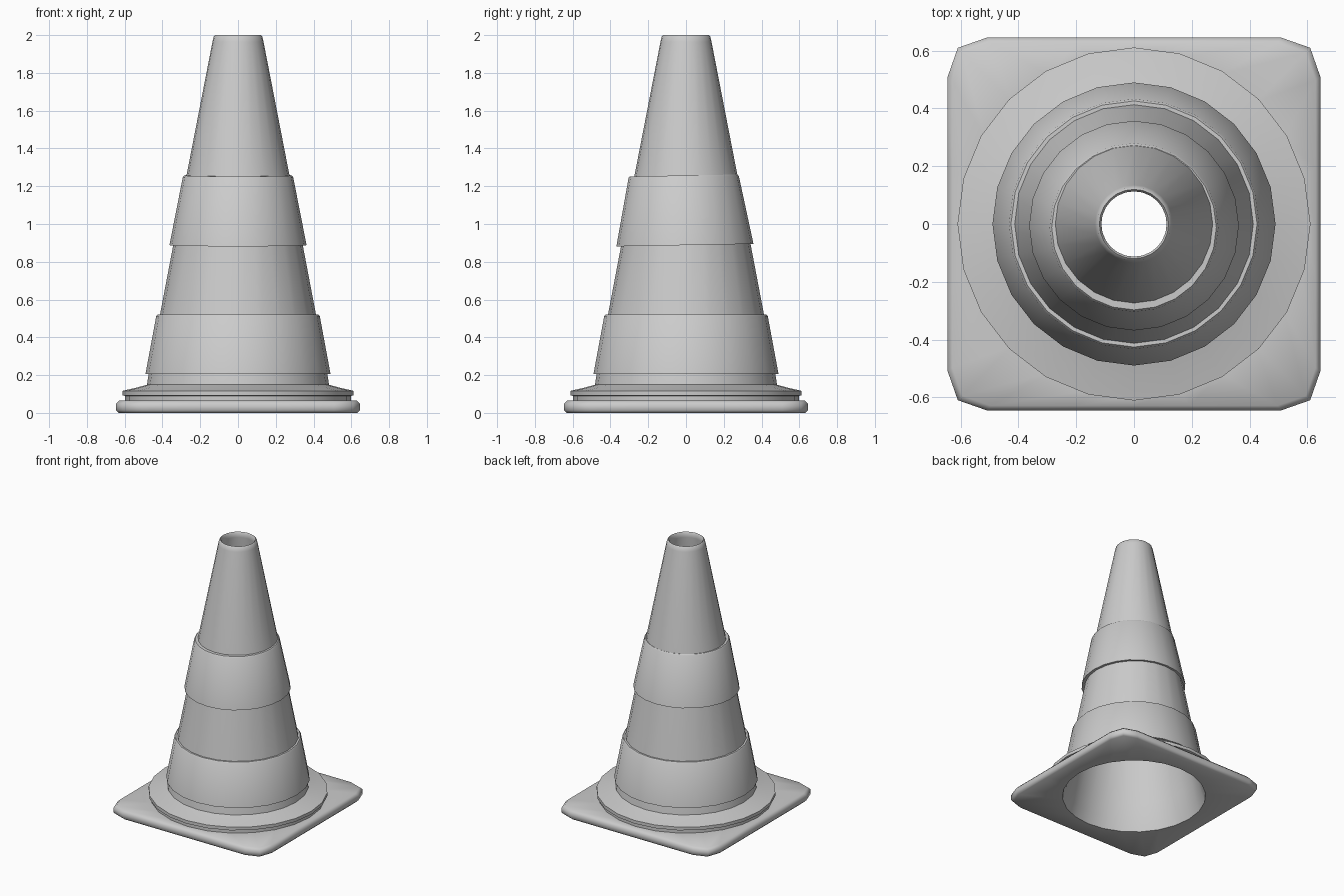
import bpy, bmesh, math

SIDES = 24
if "Cube" in bpy.data.objects:
    bpy.data.objects.remove(bpy.data.objects["Cube"])

grey = bpy.data.materials.new("light_grey")
grey.use_nodes = True
grey.diffuse_color = (0.6, 0.6, 0.6, 1)
grey.node_tree.nodes["Principled BSDF"].inputs["Base Color"].default_value = (0.6, 0.6, 0.6, 1)


def circle(r, z):
    angles = [math.tau * i / SIDES for i in range(SIDES)]
    return [(r * math.cos(a), r * math.sin(a), z) for a in angles]


def square(scale, z):
    # one quarter of the clipped square, turned four times
    quarter = [(0.645, 0), (0.645, 0.2), (0.645, 0.51), (0.61, 0.61), (0.51, 0.645), (0.2, 0.645)]
    points = []
    for turn in range(4):
        c, s = [(1, 0), (0, 1), (-1, 0), (0, -1)][turn]
        points += [(scale * (c * x - s * y), scale * (s * x + c * y), z) for x, y in quarter]
    return points


def loft(name, rings, angle=35):
    # closed skin through the rings, joining the last to the first
    bm = bmesh.new()
    loops = [[bm.verts.new(p) for p in ring] for ring in rings]
    for a, b in zip(loops, loops[1:] + loops[:1]):
        for i in range(SIDES):
            j = (i + 1) % SIDES
            bm.faces.new((a[i], a[j], b[j], b[i]))
    bmesh.ops.recalc_face_normals(bm, faces=bm.faces)
    mesh = bpy.data.meshes.new(name)
    bm.to_mesh(mesh)
    bm.free()
    mesh.materials.append(grey)
    obj = bpy.data.objects.new(name, mesh)
    bpy.context.collection.objects.link(obj)
    bpy.ops.object.select_all(action="DESELECT")
    obj.select_set(True)
    bpy.context.view_layer.objects.active = obj
    bpy.ops.object.shade_smooth_by_angle(angle=math.radians(angle))
    return obj


# Hollow cone with its square foot and overhanging round flange
foot = [square(0.98, 0), square(1, 0.014), square(1, 0.048), square(0.975, 0.065)]
outer = [(0.597, 0.066), (0.597, 0.09), (0.611, 0.093), (0.611, 0.117), (0.54, 0.133),
         (0.482, 0.149), (0.474, 0.2), (0.272, 1.26), (0.135, 1.965), (0.128, 1.993), (0.12, 2)]
inner = [(0.113, 1.99), (0.113, 1.96), (0.25, 1.26), (0.45, 0.2), (0.475, 0.08), (0.5, 0)]
loft("cone_body", foot + [circle(r, z) for r, z in outer + inner], 50)


# Slip-on sleeves
def sleeve(name, low, high, r_low, r_high):
    mid, half = (low + high) / 2, (high - low) / 2
    section = [(r_low, -half), (r_high + 0.003, half - 0.008), (r_high - 0.004, half),
               (r_high - 0.03, half), (r_low - 0.03, -half)]
    obj = loft(name, [circle(r, z) for r, z in section])
    obj.location.z = mid
    return obj


sleeve("lower_sleeve", 0.205, 0.52, 0.49, 0.43)
upper = sleeve("upper_sleeve", 0.888, 1.257, 0.363, 0.289)
upper.location.y = -0.009
upper.rotation_euler.x = 0.018
